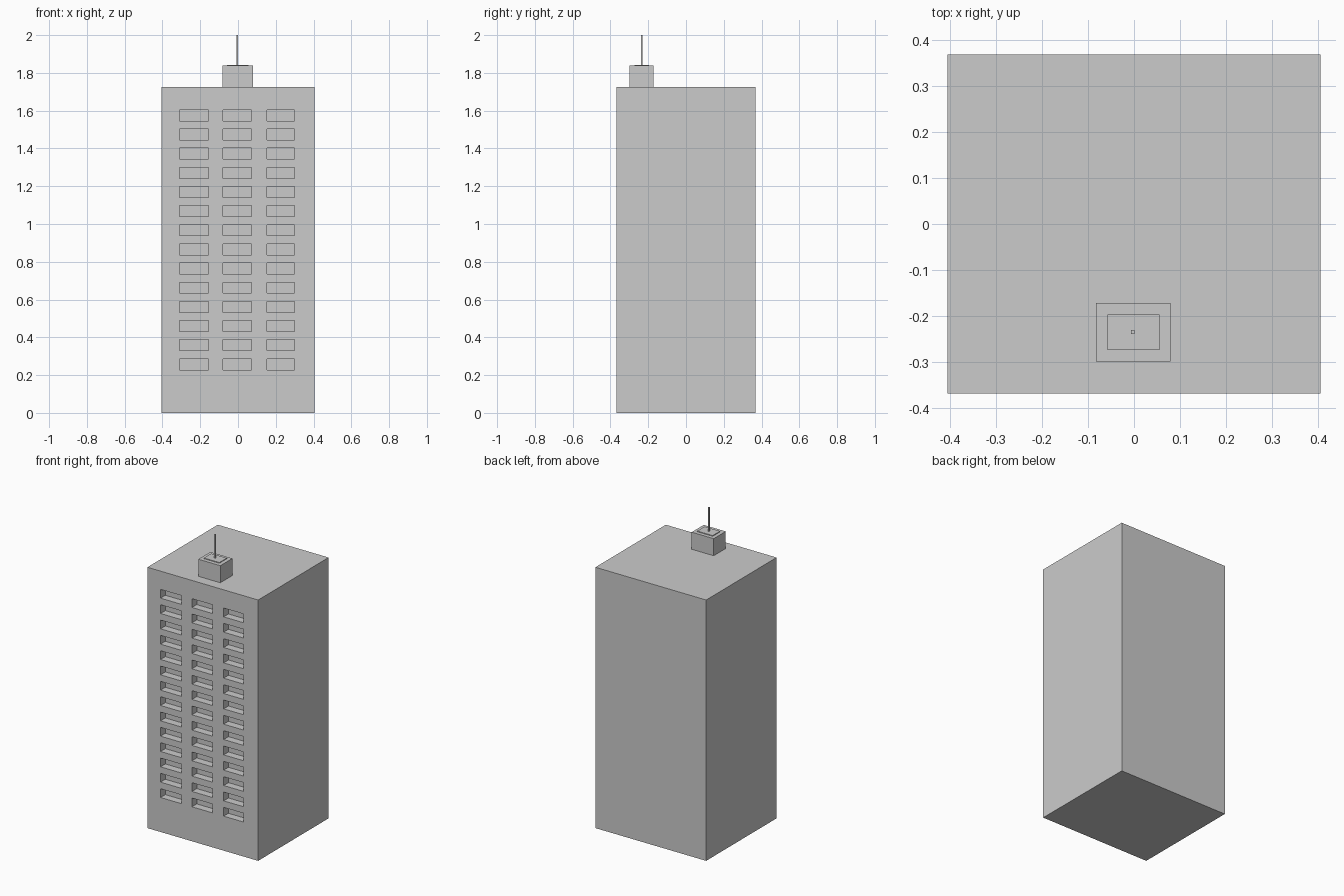
import bpy, bmesh
from mathutils import Matrix, Vector

if "Cube" in bpy.data.objects:
    bpy.data.objects.remove(bpy.data.objects["Cube"])


def add_box(bm, lo, hi):
    lo, hi = Vector(lo), Vector(hi)
    size = hi - lo
    mat = Matrix.Translation((lo + hi) / 2) @ Matrix.Diagonal((*size, 1))
    bmesh.ops.create_cube(bm, size=1, matrix=mat)


def box_object(name, *boxes):
    bm = bmesh.new()
    for lo, hi in boxes:
        add_box(bm, lo, hi)
    mesh = bpy.data.meshes.new(name)
    bm.to_mesh(mesh)
    bm.free()
    ob = bpy.data.objects.new(name, mesh)
    bpy.context.collection.objects.link(ob)
    return ob


FRONT = -0.368
ROOF = 1.725

# main tower block
tower = box_object("tower_block", ((-0.405, FRONT, 0), (0.405, 0.368, ROOF)))

# window recesses: 3 columns by 14 rows, front only
columns = [(-0.309, -0.156), (-0.079, 0.071), (0.153, 0.298)]
DEPTH = 0.05
windows = []
for row in range(14):
    z = 0.228 + row * 0.1014
    for x0, x1 in columns:
        windows.append(((x0, FRONT - 0.05, z), (x1, FRONT + DEPTH, z + 0.058)))
cutter = box_object("window_cutter", *windows)
cutter.hide_render = True
cutter.hide_viewport = True
cutter.display_type = 'WIRE'

cut = tower.modifiers.new("windows", 'BOOLEAN')
cut.operation = 'DIFFERENCE'
cut.solver = 'EXACT'
cut.object = cutter

# roof machine room, its raised cap and the aerial
box_object("roof_room", ((-0.082, -0.298, ROOF), (0.079, -0.172, 1.838)))
box_object("roof_room_cap", ((-0.058, -0.273, 1.838), (0.055, -0.196, 1.843)))
box_object("antenna", ((-0.007, -0.239, 1.843), (0.001, -0.230, 2.0)))
